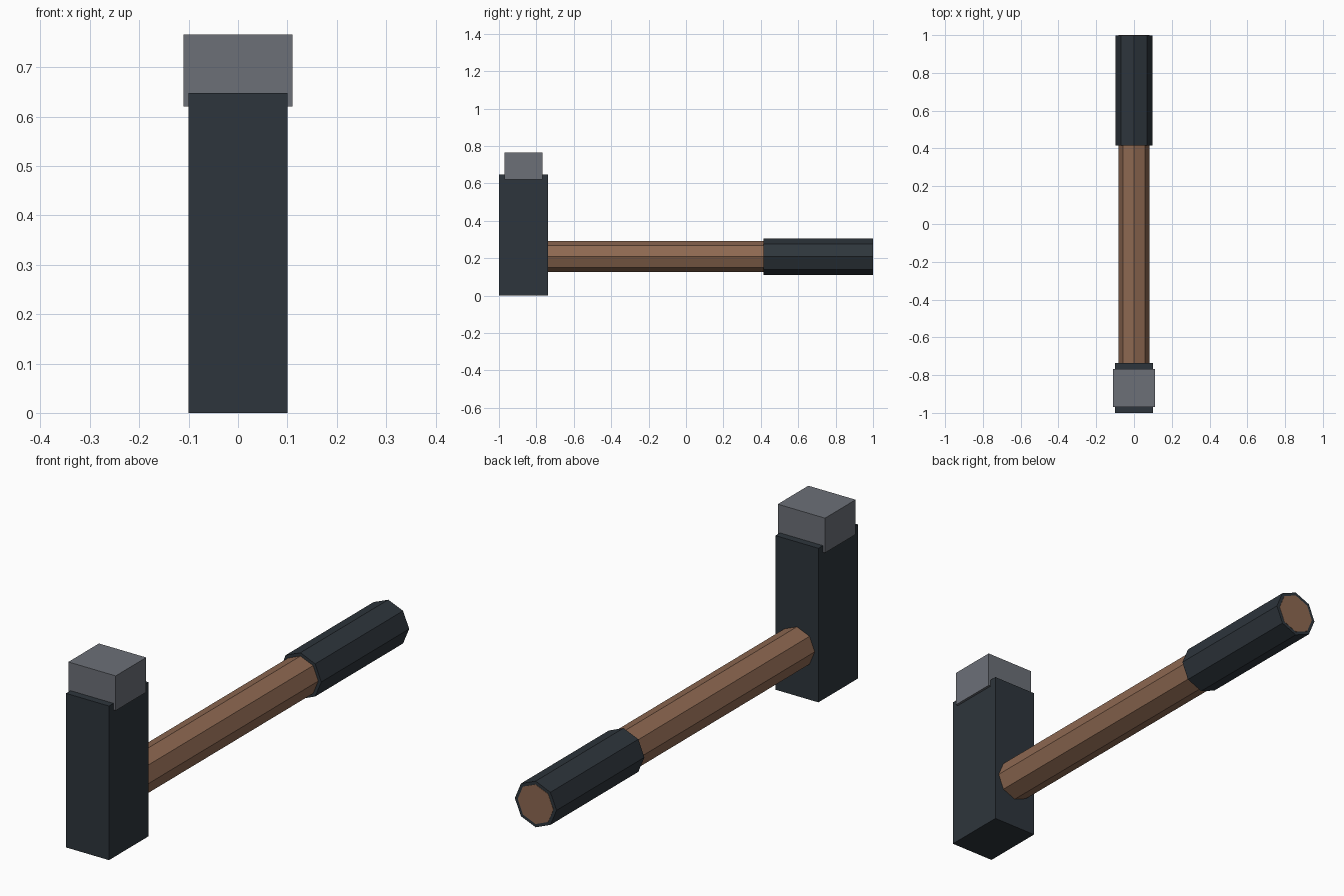
import bpy
import math

if "Cube" in bpy.data.objects:
    bpy.data.objects.remove(bpy.data.objects["Cube"])


def material(name, rgb):
    m = bpy.data.materials.new(name)
    m.diffuse_color = (*rgb, 1.0)
    m.use_nodes = True
    m.node_tree.nodes["Principled BSDF"].inputs["Base Color"].default_value = m.diffuse_color
    return m


DARK = material("dark_iron", (0.027, 0.036, 0.045))
STEEL = material("grey_steel", (0.150, 0.162, 0.187))
WOOD = material("brown_wood", (0.270, 0.140, 0.083))

AXIS_Z = 0.208  # height of the handle axis


def box(name, lo, hi, mat):
    """Axis-aligned block between two corners."""
    bpy.ops.mesh.primitive_cube_add(size=1, location=[(a + b) / 2 for a, b in zip(lo, hi)])
    ob = bpy.context.object
    ob.name = name
    ob.scale = [b - a for a, b in zip(lo, hi)]
    bpy.ops.object.transform_apply(location=False, rotation=False, scale=True)
    ob.data.materials.append(mat)
    return ob


def octagon_bar(name, radius, y0, y1, mat):
    """Eight-sided bar along y with a corner pointing straight up."""
    bpy.ops.mesh.primitive_cylinder_add(
        vertices=8, radius=radius, depth=y1 - y0,
        location=(0, (y0 + y1) / 2, AXIS_Z), rotation=(math.pi / 2, 0, 0))
    ob = bpy.context.object
    ob.name = name
    ob.data.materials.append(mat)
    return ob


# Hammer head and the steel striking block on its upper end
box("head", (-0.10, -1.0, 0.0), (0.10, -0.737, 0.648), DARK)
box("striking_block", (-0.11, -0.97, 0.62), (0.11, -0.767, 0.766), STEEL)

# Wooden handle, running through the grip to show at its end
octagon_bar("handle", 0.083, -0.80, 1.0, WOOD)
octagon_bar("grip", 0.097, 0.415, 0.999, DARK)
